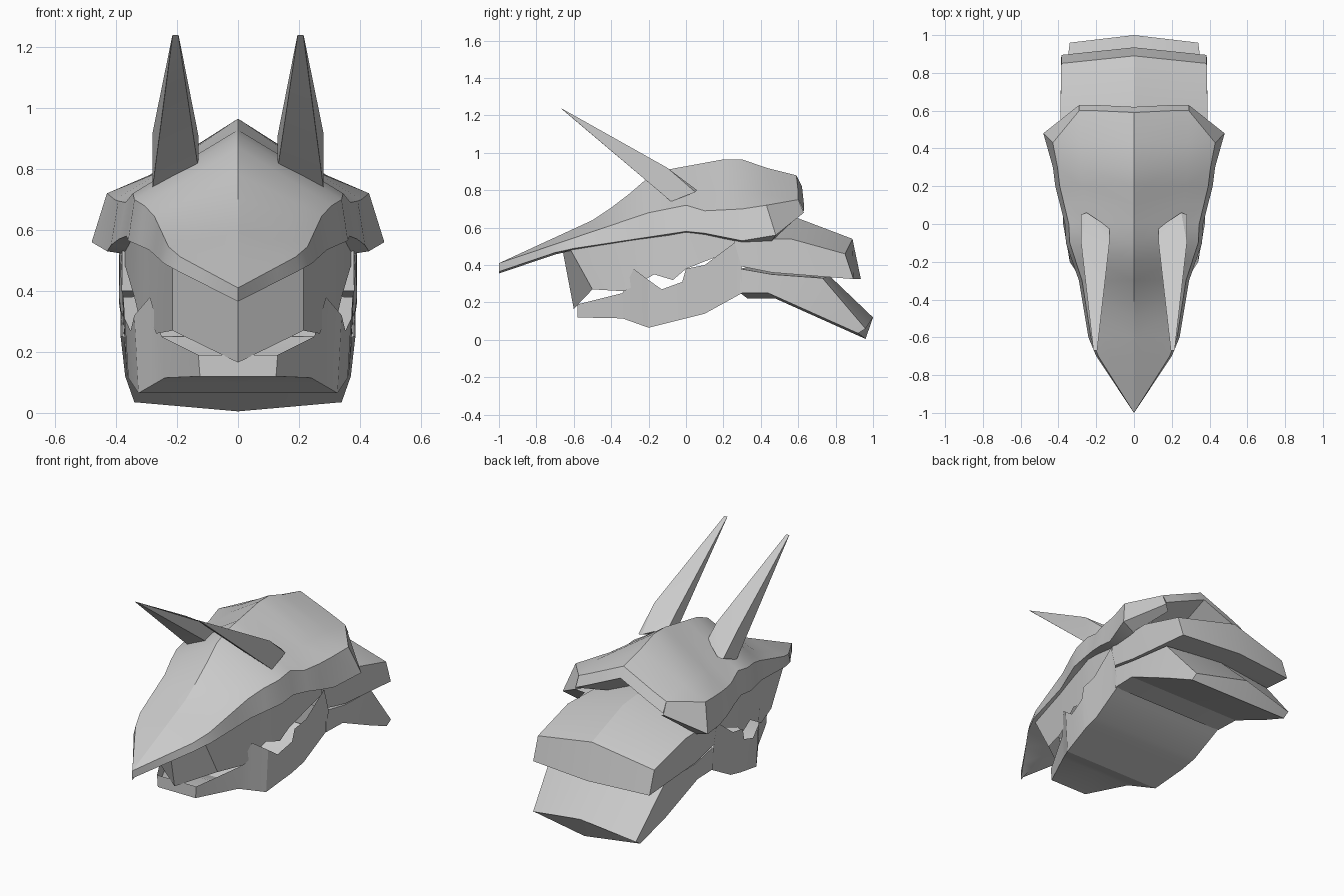
import bpy
import bmesh
import math

cube = bpy.data.objects.get("Cube")
if cube:
    bpy.data.objects.remove(cube)

shade = 0.6
grey = bpy.data.materials.new("plain grey")
grey.use_nodes = True
grey.diffuse_color = (shade, shade, shade, 1)
shader = grey.node_tree.nodes["Principled BSDF"]
shader.inputs["Base Color"].default_value = grey.diffuse_color


def follow(profile, y):
    """Read a height or width off a profile made of straight pieces."""
    for (start, low), (end, high) in zip(profile, profile[1:]):
        if y <= end:
            share = max(0, (y - start) / (end - start))
            return low + (high - low) * share
    return profile[-1][1]


def finish(name, half, sharp_angle):
    """Turn a half model on the +x side into a mirrored object."""
    bmesh.ops.remove_doubles(half, verts=half.verts, dist=0.001)
    mesh = bpy.data.meshes.new(name)
    half.to_mesh(mesh)
    half.free()
    mesh.materials.append(grey)
    part = bpy.data.objects.new(name, mesh)
    bpy.context.collection.objects.link(part)
    bpy.ops.object.select_all(action="DESELECT")
    part.select_set(True)
    bpy.context.view_layer.objects.active = part
    mirror = part.modifiers.new("Mirror", "MIRROR")
    bpy.ops.object.modifier_apply(modifier=mirror.name)
    whole = bmesh.new()
    whole.from_mesh(mesh)
    bmesh.ops.recalc_face_normals(whole, faces=whole.faces)
    whole.to_mesh(mesh)
    whole.free()
    bpy.ops.object.shade_smooth_by_angle(angle=math.radians(sharp_angle))


def loft(name, rows, capped=False):
    """Skin neighbouring rows of points, closing both ends if capped."""
    half = bmesh.new()
    grid = [[half.verts.new(point) for point in row] for row in rows]
    for near, far in zip(grid, grid[1:]):
        for i in range(len(near) - 1):
            half.faces.new((near[i], near[i + 1], far[i + 1], far[i]))
    if capped:
        half.faces.new(grid[0])
        half.faces.new(grid[-1])
    finish(name, half, 20)


def guard(name, sag, sections):
    """Closed plate with a peaked top, bowed back along its centre line."""
    bow = .04
    rows = []
    for y, width, peak, side, floor, lean in sections:
        rows.append([
            (0, y, peak),
            (width, y - bow, side),
            (width, y - bow + lean, floor + sag),
            (0, y + lean, floor),
        ])
    loft(name, rows, capped=True)


# Crown and beak: peaked roof, side crease, lower edge and turned-in lip
ridge = [(-1, .41), (-.5, .64), (-.35, .74), (-.2, .87), (-.1, .91), (.2, .965)]
crease = [(-1, .41), (-.2, .68), (0, .72), (.1, .69), (.3, .7)]
brow = [(-1, .365), (-.66, .48), (0, .58), (.1, .57), (.3, .53)]
crown_width = [(-1, 0), (-.65, .22), (-.3, .275), (-.1, .34), (0, .345), (.25, .405)]

crown = []
for step in range(-10, 4):
    y = step / 10
    top, bend, low = (follow(line, y) for line in (ridge, crease, brow))
    width = follow(crown_width, y)
    lip = 0 if y < -.6 else width * .9
    crown.append([
        (0, y, top),
        (width * .7, y, top + (bend - top) * .7),
        (width, y, bend),
        (width * 1.06, y, low),
        (lip, y, low - .01),
    ])

# Flared corner and back end of the crown
crown.append([(0, .43, .92), (.29, .43, .78), (.43, .43, .72),
              (.48, .48, .56), (.39, .46, .53)])
back_edge = [(0, .59, .88), (.2, .6, .79), (.29, .6, .75)]
crown.append(back_edge + [(.29, .63, .68), (.25, .6, .66)])
loft("crown", crown)

# Thin band closing the back edge of the crown, with a soffit under it
outer_rim = [(x, y + .03, z - .06) for x, y, z in back_edge]
inner_rim = [(x * .9, y - .3, z - .2) for x, y, z in back_edge]
loft("crown_back_rim", [back_edge, outer_rim, inner_rim])

# Upper face: hangs from the brow down to a notched cheek line
face_width = [(-.5, .215), (-.45, .22), (-.3, .28), (0, .34), (.3, .375)]
cheek = [(-.5, .27), (-.33, .26), (-.17, .35), (-.07, .32), (0, .38), (.28, .49)]
hanging = [(0, -.66, .48)]
notched = [(0, -.6, .165)]
for y, z in cheek:
    width = follow(face_width, y)
    start = -.62 if y == -.5 else y
    hanging.append((width, start, follow(brow, start)))
    notched.append((width, y, z))
loft("upper_face", [hanging, notched])

# Lower jaw: toothed rim, bottom corner and flat floor
jaw_width = [(-.58, .13), (-.34, .25), (-.2, .34), (0, .375), (.3, .39)]
keel = [(-.58, .12), (-.34, .115), (-.2, .065), (.1, .14), (.3, .25)]
teeth = [(-.58, .19), (-.34, .25), (-.28, .38), (-.2, .32), (-.13, .27),
         (-.02, .31), (0, .38), (.1, .4), (.26, .52), (.3, .38)]
rim = [(0, y, z) for y, z in teeth[:1]]
edge = [(0, y, z) for y, z in keel[:1]]
for y, z in teeth:
    width = follow(jaw_width, y)
    rim.append((width, y, z))
    edge.append((width * .96, y, follow(keel, y)))
floor = [(0, y, z) for x, y, z in edge]
loft("lower_jaw", [rim, edge, floor])

# Neck guards: y, width, peak, side, floor and lean of each section
guard("upper_neck_guard", 0, [
    (.3, .38, .68, .54, .4, 0),
    (.6, .39, .65, .54, .36, -.1),
    (.89, .385, .54, .46, .325, .045),
])
guard("lower_neck_guard", .03, [
    (.33, .38, .39, .38, .22, 0),
    (.5, .385, .37, .35, .22, -.02),
    (.77, .37, .34, .33, .09, 0),
    (1, .34, .12, .06, .005, -.04),
])

# Horns: straight spikes from a faceted base to a small blunt tip
horn = bmesh.new()
for point in [(.28, .05, .79), (.25, .06, .8), (.28, -.08, .74), (.13, -.02, .84),
              (.13, -.1, .8), (.28, -.1, .92), (.13, -.1, .91)]:
    horn.verts.new(point)
for side in (-.01, .01):
    for drop in (0, .01):
        horn.verts.new((.205 + side, -.67 + drop, 1.24 - drop))
bmesh.ops.convex_hull(horn, input=horn.verts)
finish("horns", horn, 15)
